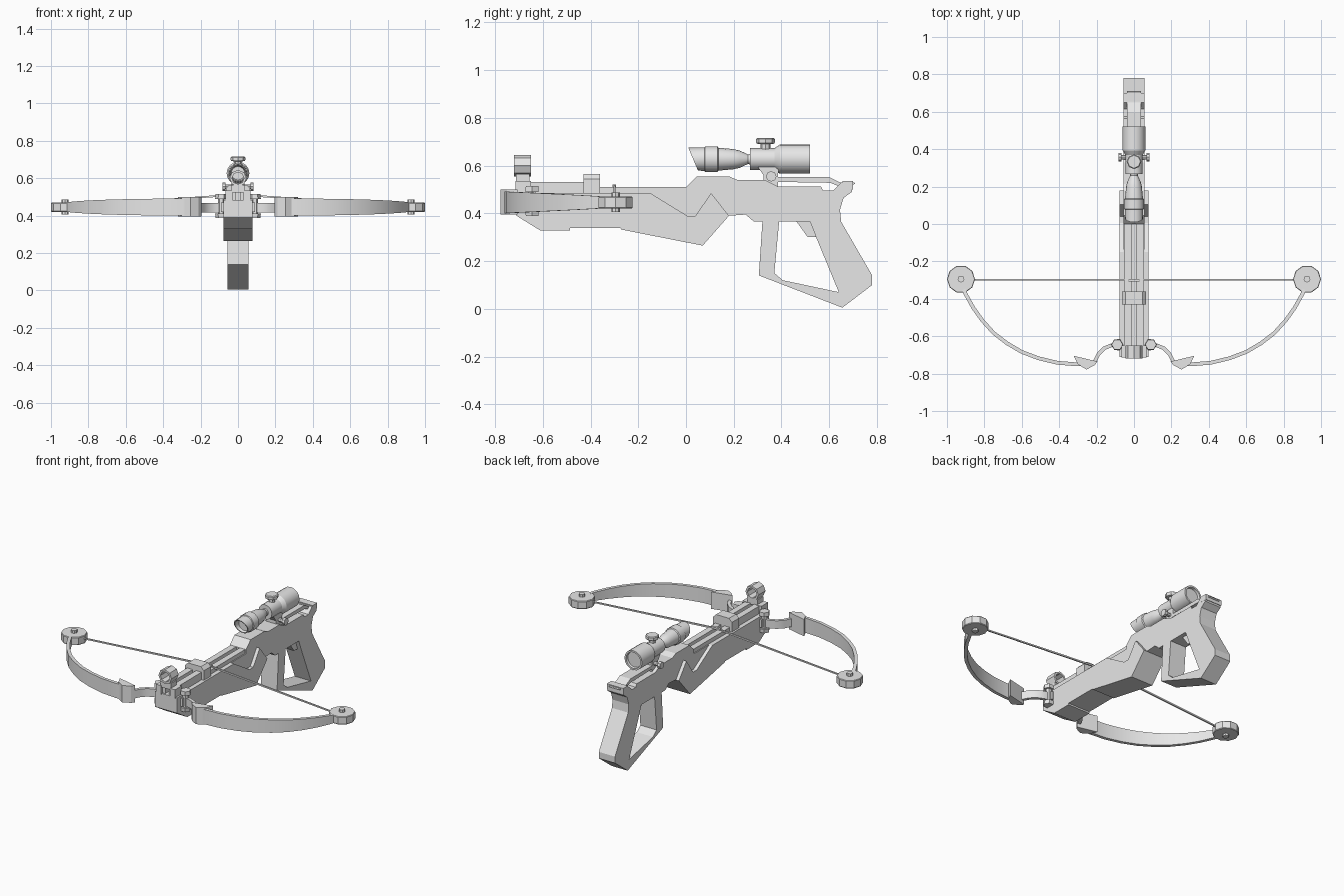
import bpy, bmesh, math
from mathutils import Vector

if "Cube" in bpy.data.objects:
    bpy.data.objects.remove(bpy.data.objects["Cube"])

grey = bpy.data.materials.new("plain_grey")
grey.diffuse_color = (0.8, 0.8, 0.8, 1)
grey.use_nodes = True
grey.node_tree.nodes["Principled BSDF"].inputs["Base Color"].default_value = grey.diffuse_color


def finish(name, bm, smooth=False):
    bmesh.ops.recalc_face_normals(bm, faces=bm.faces)
    me = bpy.data.meshes.new(name)
    bm.to_mesh(me)
    bm.free()
    me.materials.append(grey)
    ob = bpy.data.objects.new(name, me)
    bpy.context.collection.objects.link(ob)
    if smooth:
        bpy.ops.object.select_all(action='DESELECT')
        ob.select_set(True)
        bpy.context.view_layer.objects.active = ob
        bpy.ops.object.shade_smooth_by_angle(angle=math.radians(32))
    return ob


def prism(name, pts, axis, lo, hi):
    """Extrude a flat outline: axis x takes (y, z), y takes (x, z), z takes (x, y)."""
    place = {'x': lambda a, b, t: (t, a, b), 'y': lambda a, b, t: (a, t, b),
             'z': lambda a, b, t: (a, b, t)}[axis]
    bm = bmesh.new()
    rings = [[bm.verts.new(place(a, b, t)) for a, b in pts] for t in (lo, hi)]
    for r in rings:
        bm.faces.new(r)
    n = len(pts)
    for i in range(n):
        j = (i + 1) % n
        bm.faces.new((rings[0][i], rings[0][j], rings[1][j], rings[1][i]))
    return finish(name, bm)


def box(name, x0, x1, y0, y1, z0, z1):
    return prism(name, [(x0, y0), (x1, y0), (x1, y1), (x0, y1)], 'z', z0, z1)


def lathe(name, prof, axis, centre, n=16, smooth=True, closed=False, shift=None):
    """Revolve (position, radius) pairs about an axis through centre."""
    bm = bmesh.new()
    c = Vector(centre)
    rings = []
    for k, (t, r) in enumerate(prof):
        ring = []
        for i in range(n):
            a = 2 * math.pi * i / n
            u, v = r * math.cos(a), r * math.sin(a)
            s = t + (shift(k, v) if shift else 0)
            p = {'x': (s, u, v), 'y': (u, s, v), 'z': (u, v, s)}[axis]
            ring.append(bm.verts.new(c + Vector(p)))
        rings.append(ring)
    pairs = list(zip(rings, rings[1:]))
    if closed:
        pairs.append((rings[-1], rings[0]))
    else:
        bm.faces.new(rings[0])
        bm.faces.new(rings[-1])
    for p, q in pairs:
        for i in range(n):
            j = (i + 1) % n
            bm.faces.new((p[i], p[j], q[j], q[i]))
    return finish(name, bm, smooth)


def ribbon(name, path, thick, side):
    """Upright strip along (x, y, z_low, z_high) points."""
    bm = bmesh.new()
    rings = []
    for i, (x, y, z0, z1) in enumerate(path):
        a, b = path[max(i - 1, 0)], path[min(i + 1, len(path) - 1)]
        d = Vector((b[0] - a[0], b[1] - a[1])).normalized() * thick / 2
        rings.append([bm.verts.new((side * (x + s * -d.y), y + s * d.x, z))
                      for s, z in ((1, z0), (-1, z0), (-1, z1), (1, z1))])
    bm.faces.new(rings[0])
    bm.faces.new(rings[-1])
    for p, q in zip(rings, rings[1:]):
        for i in range(4):
            j = (i + 1) % 4
            bm.faces.new((p[i], p[j], q[j], q[i]))
    return finish(name, bm, True)


# Stock core with the skeleton grip
core = prism("stock_and_grip", [
    (-.70, .485), (0, .485), (0, .51), (.045, .555), (.18, .555), (.215, .54),
    (.33, .54), (.385, .513), (.565, .513), (.575, .495), (.615, .495),
    (.65, .53), (.70, .525), (.695, .49), (.66, .465), (.645, .415),
    (.65, .365), (.78, .14), (.78, .10), (.655, .005), (.305, .14),
    (.32, .365), (.285, .365), (.25, .395), (.18, .39), (.07, .29),
    (-.27, .35), (-.70, .41)], 'x', -.056, .056)
hole = prism("grip_cutter", [
    (.39, .365), (.52, .365), (.545, .30), (.64, .07), (.405, .12), (.37, .15)],
    'x', -.2, .2)
mod = core.modifiers.new("grip_opening", 'BOOLEAN')
mod.operation, mod.object, mod.solver = 'DIFFERENCE', hole, 'EXACT'
bpy.context.view_layer.objects.active = core
bpy.ops.object.modifier_apply(modifier=mod.name)
bpy.data.objects.remove(hole)
prism("trigger", [(.46, .37), (.51, .30), (.548, .30), (.52, .37)], 'x', -.03, .03)
box("butt_cap", -.057, .057, .655, .70, .50, .535)
prism("butt_lip", [(.69, .515), (.71, .525), (.705, .53), (.69, .53)], 'x', -.037, .037)

# Wide fore stock with the notched sides
prism("fore_stock", [
    (-.71, .485), (-.15, .485), (.005, .39), (.04, .39), (.105, .485), (.18, .39),
    (.07, .265), (-.27, .332), (-.275, .338), (-.485, .338), (-.485, .328),
    (-.61, .328), (-.71, .39)], 'x', -.077, .077)

# Bolt track, bridge and front block
for s in (-1, 1):
    lo, hi = sorted((s * .012, s * .05))
    box("track_rail", lo, hi, -.70, .01, .48, .51)
    box("raised_front_rail", lo, hi, -.70, -.36, .505, .532)
    lo, hi = sorted((s * .03, s * .066))
    box("front_block_cheek", lo, hi, -.715, -.65, .48, .535)
prism("track_bridge", [(-.065, .48), (.065, .48), (.065, .545), (.045, .565),
                       (-.045, .565), (-.065, .545)], 'y', -.43, -.36)

# Front ring sight
box("front_sight_base", -.035, .035, -.713, -.655, .525, .565)
lathe("front_sight_ring", [(-.72, .045), (-.65, .045), (-.65, .032), (-.72, .032)],
      'y', (0, 0, .60), 8, False, True)

# Scope: slanted hood, tube, rear bell and turret
lathe("scope", [
    (.06, .036), (.03, .042), (.03, .048), (.077, .049), (.08, .054), (.132, .054), (.136, .048),
    (.20, .042), (.225, .036), (.26, .020), (.268, .022), (.268, .046), (.37, .046),
    (.393, .061), (.52, .061), (.52, .05), (.505, .048)], 'y', (0, 0, .627), 16,
    shift=lambda k, v: -v * .42 if k in (1, 2) else 0)
lathe("scope_turret", [(.66, .02), (.69, .02), (.692, .036), (.698, .039), (.712, .039),
                       (.716, .034)], 'z', (0, .333, 0), 8, False)
prism("scope_mount", [(.325, .53), (.325, .56), (.30, .595), (.39, .595), (.385, .56),
                      (.385, .51)], 'x', -.035, .035)
lathe("mount_bolt", [(-.084, .022), (-.066, .022), (-.066, .012), (.066, .012),
                     (.066, .022), (.084, .022)], 'x', (0, .357, .555), 8, False)
prism("rear_rail", [(.375, .532), (.385, .552), (.60, .552), (.655, .525), (.65, .51),
                    (.605, .528)], 'x', -.037, .037)

# Bow: hinge bolts, arms, clamps, limbs, cams and string on each side
limb = [(.24, -.745), (.31, -.75), (.41, -.742), (.51, -.718), (.60, -.684), (.68, -.637),
        (.75, -.583), (.81, -.517), (.86, -.447), (.90, -.375), (.92, -.33)]
arm = [(.07, -.645), (.12, -.648), (.16, -.665), (.19, -.695), (.21, -.735), (.225, -.75)]
for s in (-1, 1):
    lathe("hinge_bolt", [(.388, .03), (.412, .032), (.412, .018), (.49, .018), (.49, .032),
                         (.515, .03)], 'z', (s * .09, -.645, 0), 6, False)
    box("hinge_bracket", *sorted((s * .06, s * .09)), -.675, -.615, .42, .47)
    ribbon("inner_arm", [(x, y, .418, .468) for x, y in arm], .02, s)
    prism("limb_clamp", [(s * x, y) for x, y in (
        (.195, -.735), (.25, -.722), (.322, -.705), (.30, -.75), (.255, -.778), (.21, -.755))],
        'z', .395, .50)
    path = []
    for i, (x, y) in enumerate(limb):
        h = .046 - .024 * (i / (len(limb) - 1)) ** 2
        path.append((x, y, .446 - h, .446 + h))
    ribbon("bow_limb", path, .02, s)
    lathe("cam_wheel", [(.42, .072), (.424, .075), (.466, .075), (.47, .072)], 'z',
          (s * .925, -.295, 0), 10, False)
    lathe("cam_axle", [(.405, .018), (.487, .018)], 'z', (s * .925, -.295, 0), 8, False)
    prism("bow_string", [(s * .90, .444), (s * .90, .452), (0, .518), (0, .508)],
          'y', -.303, -.295)
box("string_nock", -.03, .03, -.307, -.293, .508, .52)
